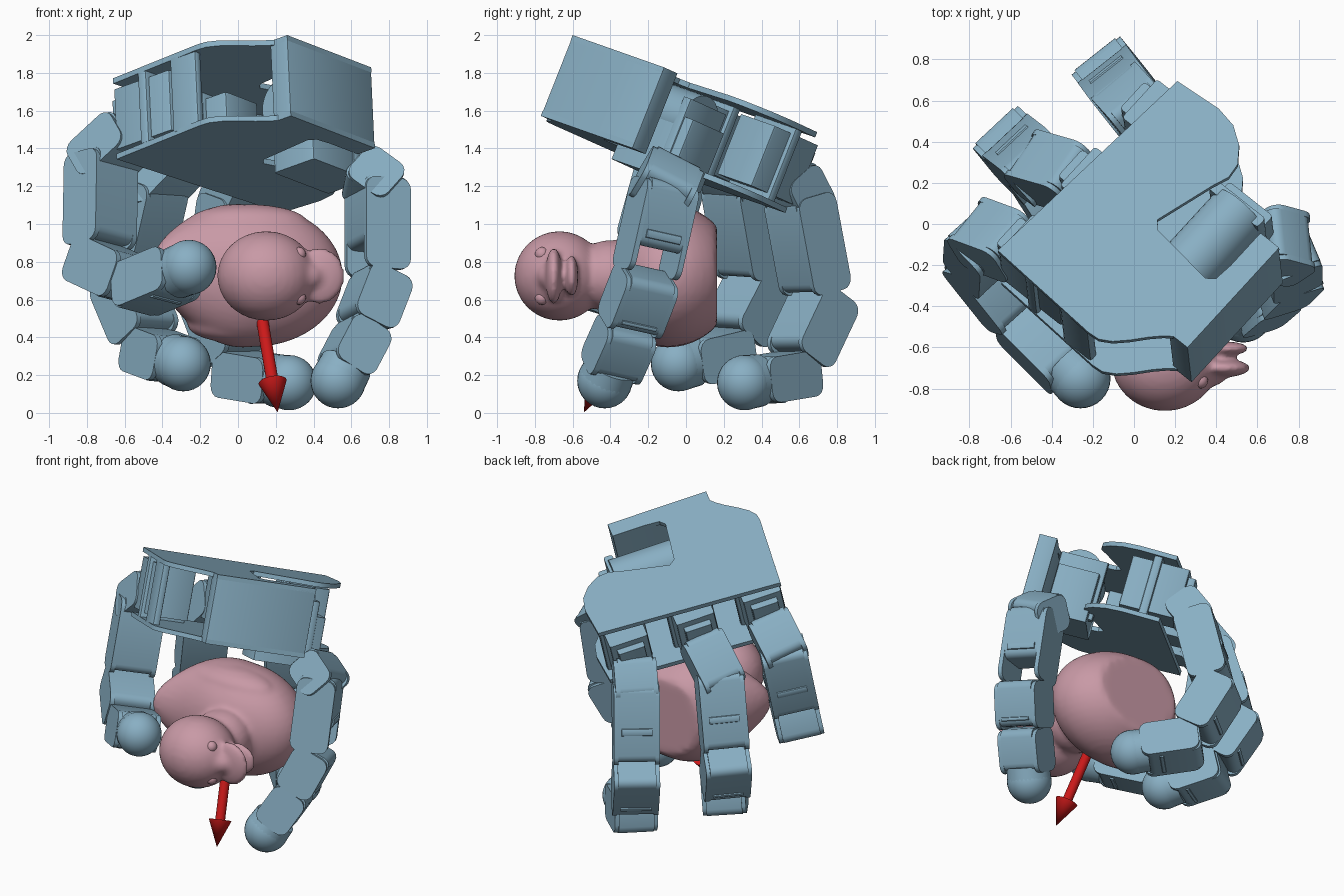
import bpy, bmesh, math
from mathutils import Vector as V, Matrix

if "Cube" in bpy.data.objects:
    bpy.data.objects.remove(bpy.data.objects["Cube"])


def material(name, col):
    m = bpy.data.materials.new(name)
    m.diffuse_color = (*col, 1)
    m.use_nodes = True
    m.node_tree.nodes["Principled BSDF"].inputs["Base Color"].default_value = m.diffuse_color
    return m


BLUE = material("blue", (0.25, 0.43, 0.55))
PINK = material("pink", (0.58, 0.32, 0.38))
RED = material("red", (0.6, 0.01, 0.01))


def finish(name, bm, mat, matrix=None, smooth=30):
    bmesh.ops.recalc_face_normals(bm, faces=bm.faces)
    me = bpy.data.meshes.new(name)
    bm.to_mesh(me)
    bm.free()
    ob = bpy.data.objects.new(name, me)
    bpy.context.collection.objects.link(ob)
    me.materials.append(mat)
    if matrix:
        me.transform(matrix)
    bpy.ops.object.select_all(action='DESELECT')
    ob.select_set(True)
    bpy.context.view_layer.objects.active = ob
    bpy.ops.object.shade_smooth_by_angle(angle=math.radians(smooth))
    return ob


def frame(x, y, z, o):
    return Matrix.Translation(o) @ Matrix((x, y, z)).transposed().to_4x4()


def prism(name, pts, lo, hi, matrix):
    """Outline extruded along local z."""
    bm = bmesh.new()
    f = bm.faces.new([bm.verts.new((p[0], p[1], lo)) for p in pts])
    r = bmesh.ops.extrude_face_region(bm, geom=[f])
    vs = [g for g in r['geom'] if isinstance(g, bmesh.types.BMVert)]
    bmesh.ops.translate(bm, verts=vs, vec=(0, 0, hi - lo))
    if not any(f2.normal.z for f2 in bm.faces if f2 is f) and not f.is_valid:
        bm.faces.new([v for v in bm.verts][:len(pts)])
    return finish(name, bm, BLUE, matrix)


def rounded(x0, x1, y0, y1, r, n=4):
    pts = []
    for cx, cy, a in ((x1 - r, y1 - r, 0), (x0 + r, y1 - r, 90),
                      (x0 + r, y0 + r, 180), (x1 - r, y0 + r, 270)):
        for i in range(n + 1):
            t = math.radians(a + 90 * i / n)
            pts.append((cx + r * math.cos(t), cy + r * math.sin(t)))
    return pts


def rod(name, a, b, r1, r2, mat, seg=32):
    a, b = V(a), V(b)
    bm = bmesh.new()
    bmesh.ops.create_cone(bm, cap_ends=True, segments=seg, radius1=r1, radius2=r2, depth=(b - a).length)
    rot = (b - a).to_track_quat('Z', 'Y').to_matrix().to_4x4()
    return finish(name, bm, mat, Matrix.Translation((a + b) / 2) @ rot)


def ball(name, c, s, mat, seg=32, warp=None):
    bm = bmesh.new()
    bmesh.ops.create_uvsphere(bm, u_segments=seg, v_segments=seg // 2, radius=1)
    for v in bm.verts:
        v.co = warp(v.co) if warp else V(c) + V((v.co.x * s[0], v.co.y * s[1], v.co.z * s[2]))
    return finish(name, bm, mat, smooth=60)


# Palm frame: u across the knuckles, v toward the fingers, n out of the back
O = V((0.26, -0.6, 2.0))
N = V((-0.043, 0.367, 0.929)).normalized()
U = V((0.652, 0.725, -0.217))
U = (U - N * U.dot(N)).normalized()
PALM = frame(U, N.cross(U), N, O)


def block(name, u0, u1, v0, v1, n0, n1, r=0.015):
    return prism(name, rounded(u0, u1, v0, v1, r, 2), n0, n1, PALM)


# Palm plates with S-shaped side and thumb notch
plate = [(0, 0), (.68, 0), (.66, .10), (.36, .13), (.33, .17), (.37, .51), (.41, .55),
         (.72, .46), (.8, .43), (.88, .44), (.96, .50), (1.02, .59), (1.04, .7), (1.02, .95),
         (-.21, 1.04), (-.25, .42), (-.245, .36), (-.21, .30), (-.15, .24), (-.08, .18),
         (-.03, .13), (0, .09)]
prism("palm_back_plate", plate, -.03, 0, PALM)
prism("palm_front_plate", plate, -.46, -.43, PALM)
block("wrist_box", 0, .68, 0, .12, -.46, 0, .005)
block("palm_side_wall", -.24, -.19, .44, .62, -.44, -.02)
for i, u in enumerate((-.07, .39, .85)):
    block(f"finger_motor_{i}", u - .13, u + .13, .66, 1.05, -.40, -.06)
    block(f"motor_flange_{i}", u - .155, u + .155, .80, .86, -.43, -.03)
    block(f"motor_mount_{i}", u - .09, u + .09, 1.04, 1.10, -.36, -.1)

# Thumb motor in the notch
pt = lambda u, v, n: PALM @ V((u, v, n))
rod("thumb_motor", pt(.34, .33, -.2), pt(.76, .33, -.2), .15, .15, BLUE)
block("thumb_motor_box", .40, .84, .19, .47, -.54, -.2)
block("thumb_motor_flange", .72, .78, .18, .50, -.5, -.1)


def link(name, a, b, w, gap=0.0, start=-.11, cut=.12, h=.128, hw=.15):
    d = (b - a).normalized()
    x = (w - d * w.dot(d)).normalized()
    z = d.cross(x).normalized()
    if z.dot((a + b) / 2 - V((.05, -.15, .75))) < 0:
        z = -z
    L = (b - a).length
    m = frame(d, z, d.cross(z), a)
    # Core between two side plates
    prism(name + "_core", rounded(start, L - cut - gap, -h, h, .05), -hw + .025, hw - .025, m)
    for s in (-1, 1):
        lo, hi = sorted((s * (hw - .03), s * hw))
        prism(name + "_side_plate", rounded(start + .01, L - cut + .02, -h, h, .06), lo, hi, m)
    if L > .3:
        # Ribbed bar across the outer face
        prism(name + "_rib", rounded(L * .42, L * .5, h - .02, h + .01, .01, 2), -.1, .1, m)


def finger(name, base, j, gap=0.0, kw=.14):
    j = [V(p) for p in j]
    w = (j[0] - j[1]).cross(j[2] - j[1]).normalized()
    link(name + "_knuckle", V(base), j[0], w, start=-.02, cut=-.08, h=.12, hw=kw)
    link(name + "_lower", j[0], j[1], w, gap, start=-.03)
    link(name + "_middle", j[1], j[2], w)
    link(name + "_upper", j[2], j[3], w, start=-.11, cut=.08, h=.122, hw=.142)
    d = (j[3] - j[2]).normalized()
    rod(name + "_tip_collar", j[3] - d * .1, j[3], .14, .145, BLUE)
    ball(name + "_tip", j[3], (.146,) * 3, BLUE)


finger("front_finger", pt(-.07, 1.06, -.27),
       [(-.725, -.06, 1.34), (-.735, -.215, .78), (-.5, -.51, .67), (-.26, -.75, .77)])
finger("middle_finger", pt(.39, 1.06, -.25),
       [(-.45, .27, 1.20), (-.58, .37, .63), (-.45, .21, .32), (-.29, -.04, .26)])
finger("back_finger", pt(.85, 1.04, -.26),
       [(-.02, .60, 1.13), (-.10, .71, .54), (.03, .55, .20), (.27, .31, .16)])
finger("thumb", (.63, -.08, 1.28),
       [(.74, -.11, 1.20), (.74, -.235, .64), (.635, -.34, .37), (.53, -.43, .17)], gap=.12, kw=.15)


# Bird toy lying with its top toward -y and its beak toward +x
def body_shape(c):
    t = max(0, -c.x)
    y = -.1 + (.37 if c.y > 0 else .3) * c.y - .2 * t ** 4
    return V((.08 + .475 * c.x - .06 * t ** 6, min(y, .165),
              .725 + .375 * c.z * (1 + .2 * t * (1 - t)) + .06 * t ** 2))


parts = [ball("toy_bird", None, None, PINK, 48, body_shape),
         ball("neck", (.16, -.4, .725), (.2, .2, .19), PINK),
         ball("head", (.15, -.67, .725), (.26, .24, .237), PINK),
         ball("upper_beak", (.43, -.70, .725), (.135, .045, .15), PINK),
         ball("lower_beak", (.43, -.605, .725), (.13, .035, .11), PINK),
         ball("brow", (.33, -.70, .725), (.14, .1, .09), PINK)]
for s in (-1, 1):
    parts.append(ball("wing", (.05, -.14, .735 + s * .27), (.32, .15, .10), PINK))
bpy.ops.object.select_all(action='DESELECT')
for p in parts:
    p.select_set(True)
bpy.context.view_layer.objects.active = parts[0]
bpy.ops.object.join()
bird = parts[0]
rm = bird.modifiers.new("blend", 'REMESH')
rm.mode = 'VOXEL'
rm.voxel_size = .018
rm.use_smooth_shade = True
sm = bird.modifiers.new("soften", 'SMOOTH')
sm.iterations = 4
for s in (-1, 1):
    ball("eye", (.322, -.762, .725 + s * .115), (.038, .038, .038), PINK, 16)

# Direction arrow
start, end = V((.09, -.2, .72)), V((.21, -.54, .003))
neck = end + (start - end).normalized() * .18
rod("arrow_shaft", start, neck, .032, .032, RED)
rod("arrow_head", neck, end, .075, 0, RED)
